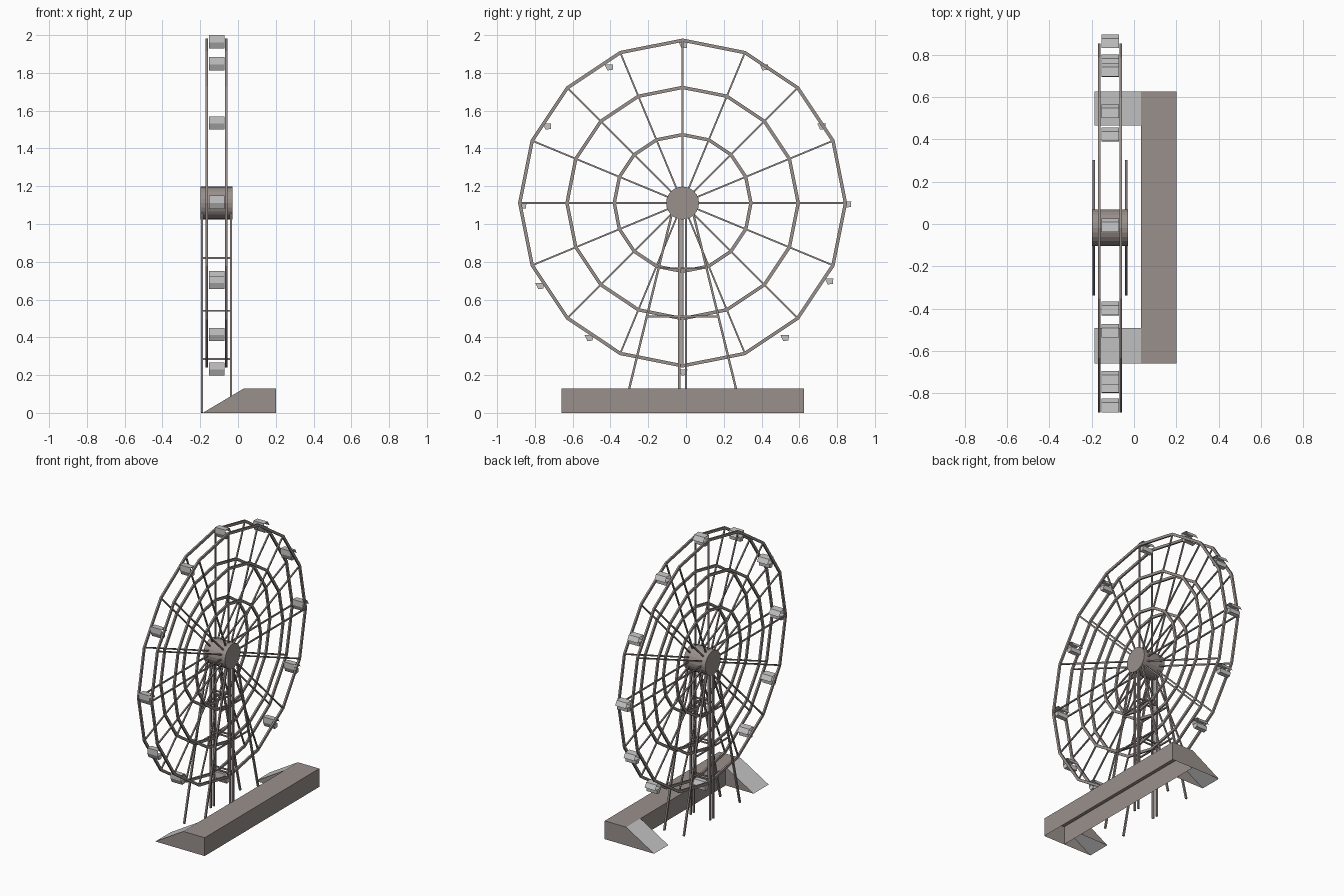
import bpy, bmesh, math
from mathutils import Matrix, Vector

old = bpy.data.objects.get("Cube")
if old:
    bpy.data.objects.remove(old, do_unlink=True)


def material(name, colour):
    m = bpy.data.materials.new(name)
    m.use_nodes = True
    m.diffuse_color = colour
    m.node_tree.nodes["Principled BSDF"].inputs["Base Color"].default_value = colour
    return m


brown = material("warm grey steel", (0.32, 0.277, 0.261, 1))
grey = material("light grey", (0.56, 0.56, 0.56, 1))


def finish(name, bm, mats):
    mesh = bpy.data.meshes.new(name)
    bm.to_mesh(mesh)
    bm.free()
    for m in mats:
        mesh.materials.append(m)
    ob = bpy.data.objects.new(name, mesh)
    bpy.context.collection.objects.link(ob)
    return ob


def bar(bm, a, b, width):
    """Square bar between two points."""
    a, b = Vector(a), Vector(b)
    d = b - a
    mat = d.to_track_quat('Z', 'Y').to_matrix().to_4x4()
    mat.translation = (a + b) / 2
    bmesh.ops.create_cube(bm, size=1, matrix=mat @ Matrix.Diagonal(
        (width, width, d.length, 1)))


def prism(bm, points, axis, lo, hi):
    """Extrude a closed 2D profile along x or y."""
    def place(p, t):
        return (t, p[0], p[1]) if axis == 'x' else (p[0], t, p[1])
    ends = [[bm.verts.new(place(p, t)) for p in points] for t in (lo, hi)]
    faces = [bm.faces.new(e) for e in ends]
    n = len(points)
    for i in range(n):
        j = (i + 1) % n
        faces.append(bm.faces.new((ends[0][i], ends[0][j], ends[1][j], ends[1][i])))
    bmesh.ops.recalc_face_normals(bm, faces=faces)
    return faces


def sheet(bm, points, lo, hi):
    """Thin folded panel following an open profile, running along x."""
    rows = [[bm.verts.new((t, *p)) for t in (lo, hi)] for p in points]
    for (a, b), (c, d) in zip(rows, rows[1:]):
        bm.faces.new((a, b, d, c))


CY, CZ = -0.018, 1.111     # wheel axle
WHEEL_X = (-0.165, -0.062)
LEG_X = (-0.19, -0.037)
SPOKES = 16


def on_wheel(x, radius, i):
    t = math.tau * i / SPOKES
    return (x, CY + radius * math.sin(t), CZ + radius * math.cos(t))


# Wheel rims: flat sixteen-sided bands, three on each side
for side, x in zip(("right", "left"), WHEEL_X):
    for label, radius in (("outer", 0.871), ("middle", 0.621), ("inner", 0.371)):
        bm = bmesh.new()
        corners = [(x - 0.006, radius - 0.018), (x + 0.006, radius - 0.018),
                   (x + 0.006, radius), (x - 0.006, radius)]
        loops = [[bm.verts.new(on_wheel(cx, r, i)) for cx, r in corners]
                 for i in range(SPOKES)]
        for i in range(SPOKES):
            a, b = loops[i - 1], loops[i]
            for k in range(4):
                bm.faces.new((a[k - 1], a[k], b[k], b[k - 1]))
        bmesh.ops.recalc_face_normals(bm, faces=bm.faces)
        finish(f"{side}_{label}_rim", bm, [brown])

    # Spokes
    bm = bmesh.new()
    for i in range(SPOKES):
        bar(bm, (x, CY, CZ), on_wheel(x, 0.86, i), 0.009)
    finish(f"{side}_spokes", bm, [brown])

# Hub drum
bm = bmesh.new()
bmesh.ops.create_cone(
    bm, cap_ends=True, segments=24, radius1=0.087, radius2=0.087, depth=0.17,
    matrix=Matrix.Translation((-0.114, CY, CZ)) @ Matrix.Rotation(math.pi / 2, 4, 'Y'))
finish("hub", bm, [brown])

# Support frames: splayed legs, twin posts and braces
for side, x in zip(("right", "left"), LEG_X):
    bm = bmesh.new()
    for s in (-1, 1):
        bar(bm, (x, CY + s * 0.05, CZ - 0.03), (x, CY + s * 0.314, 0), 0.012)
        bar(bm, (x, CY + s * 0.018, CZ), (x, CY + s * 0.018, 0), 0.012)
    for z in (0.51, 0.765):
        half = 0.314 - 0.264 * z / (CZ - 0.03)
        bar(bm, (x, CY - half, z), (x, CY + half, z), 0.009)
    finish(f"{side}_support_frame", bm, [brown])

# Bars joining the two frames
bm = bmesh.new()
for z in (0.285, 0.54, 0.82):
    for s in (-1, 1):
        y = CY + s * 0.018
        bar(bm, (LEG_X[0], y, z), (LEG_X[1], y, z), 0.009)
finish("frame_ties", bm, [brown])

# Gondolas: a seat block under a folded canopy with open ends
centres = [(-0.003, 1.965), (-0.396, 1.848), (0.425, 1.848), (-0.724, 1.535),
           (0.73, 1.535), (-0.855, 1.115), (0.865, 1.122), (-0.762, 0.69),
           (0.77, 0.715), (-0.502, 0.415), (0.535, 0.415), (-0.003, 0.233)]
seat = [(-0.035, -0.003), (0.01, -0.003), (0.008, -0.032), (-0.02, -0.035)]
canopy = [(-0.035, -0.003), (-0.034, 0.035), (0.012, 0.032), (0.03, 0.0)]
for i, (y, z) in enumerate(centres):
    bm = bmesh.new()
    prism(bm, [(y + p, z + q) for p, q in seat], 'x', -0.154, -0.071)
    sheet(bm, [(y + p, z + q) for p, q in canopy], -0.154, -0.071)
    finish(f"gondola_{i + 1}", bm, [grey])

# Base: a beam, hollow underneath, with a ramp at each end
bm = bmesh.new()
faces = prism(bm, [(0.032, 0), (0.032, 0.13), (0.2, 0.13), (0.2, 0)],
              'y', -0.659, 0.625)
bmesh.ops.delete(bm, geom=[faces[5]], context='FACES_ONLY')
finish("base_beam", bm, [brown])

for name, lo, hi in (("front_ramp", -0.659, -0.49), ("back_ramp", 0.465, 0.625)):
    bm = bmesh.new()
    faces = prism(bm, [(-0.187, 0), (0.032, 0.13), (0.032, 0)], 'y', lo, hi)
    faces[2].material_index = 1
    bmesh.ops.delete(bm, geom=[faces[3], faces[4]], context='FACES_ONLY')
    finish(name, bm, [brown, grey])
